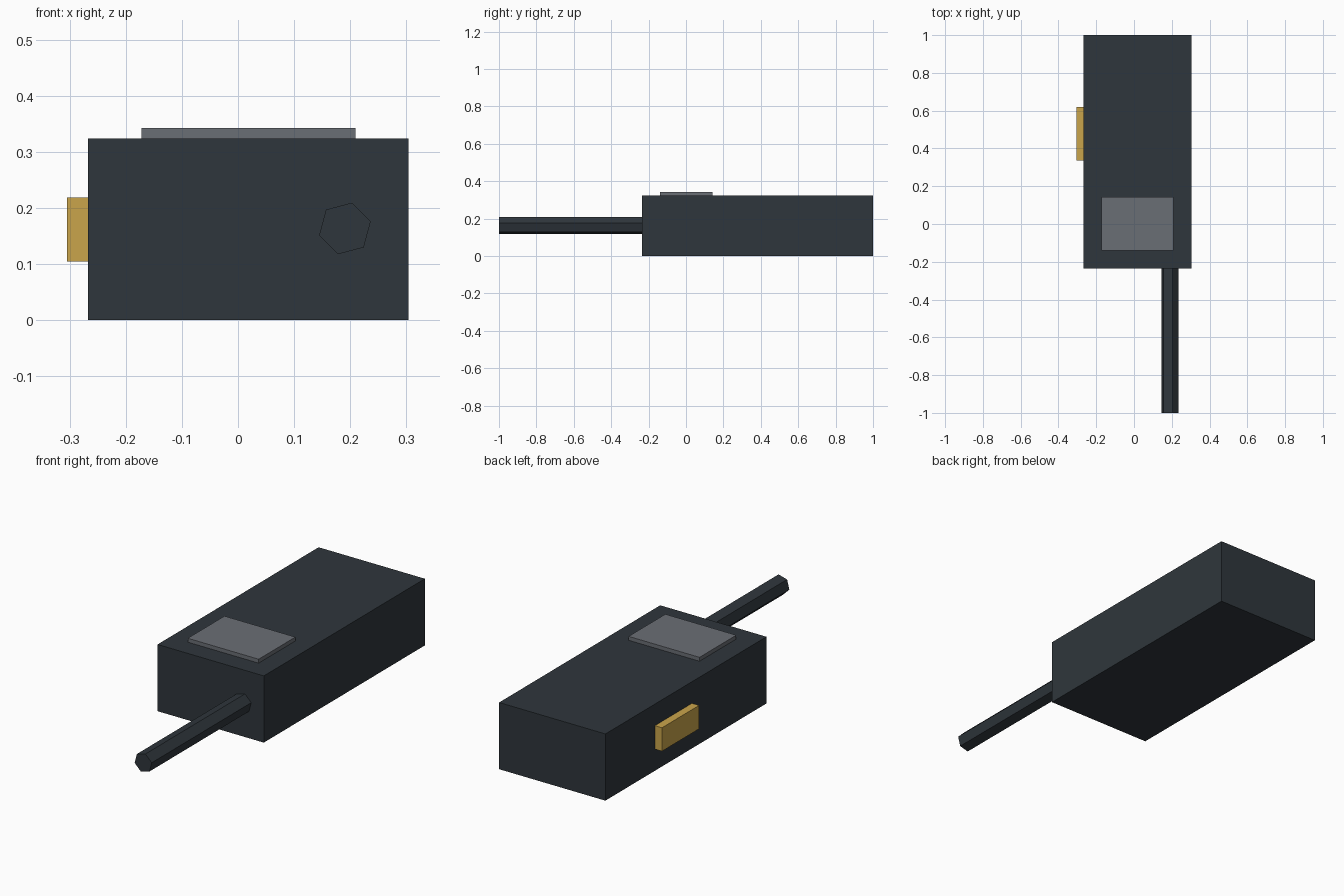
import bpy
import math

if "Cube" in bpy.data.objects:
    bpy.data.objects.remove(bpy.data.objects["Cube"])


def material(name, rgb):
    """Flat material from an sRGB colour (0-255)."""
    m = bpy.data.materials.new(name)
    lin = [((c / 255 + 0.055) / 1.055) ** 2.4 for c in rgb]
    m.diffuse_color = (*lin, 1.0)
    m.use_nodes = True
    m.node_tree.nodes["Principled BSDF"].inputs["Base Color"].default_value = m.diffuse_color
    return m


def box(name, lo, hi, mat):
    """Box spanning two opposite corners."""
    centre = [(a + b) / 2 for a, b in zip(lo, hi)]
    bpy.ops.mesh.primitive_cube_add(size=1, location=centre)
    ob = bpy.context.object
    ob.name = name
    ob.scale = [b - a for a, b in zip(lo, hi)]
    bpy.ops.object.transform_apply(location=False, rotation=False, scale=True)
    ob.data.materials.append(mat)
    return ob


dark = material("dark_slate", (47, 54, 60))
grey = material("screen_grey", (106, 110, 117))
gold = material("button_gold", (202, 165, 75))

# Main casing
box("casing", (-0.267, -0.236, 0.0), (0.304, 1.0, 0.324), dark)

# Raised display plate on the top face
box("display", (-0.172, -0.14, 0.32), (0.209, 0.142, 0.343), grey)

# Side button
box("side_button", (-0.305, 0.335, 0.105), (-0.262, 0.62, 0.219), gold)

# Six-sided antenna, twisted slightly about its own axis
y0, y1 = -1.0, -0.23
bpy.ops.mesh.primitive_cylinder_add(
    vertices=6, radius=0.0475, depth=y1 - y0,
    location=(0.1905, (y0 + y1) / 2, 0.1635))
antenna = bpy.context.object
antenna.name = "antenna"
antenna.rotation_euler = (math.radians(90), math.radians(15), 0)
bpy.ops.object.transform_apply(location=False, rotation=True, scale=False)
antenna.data.materials.append(dark)
